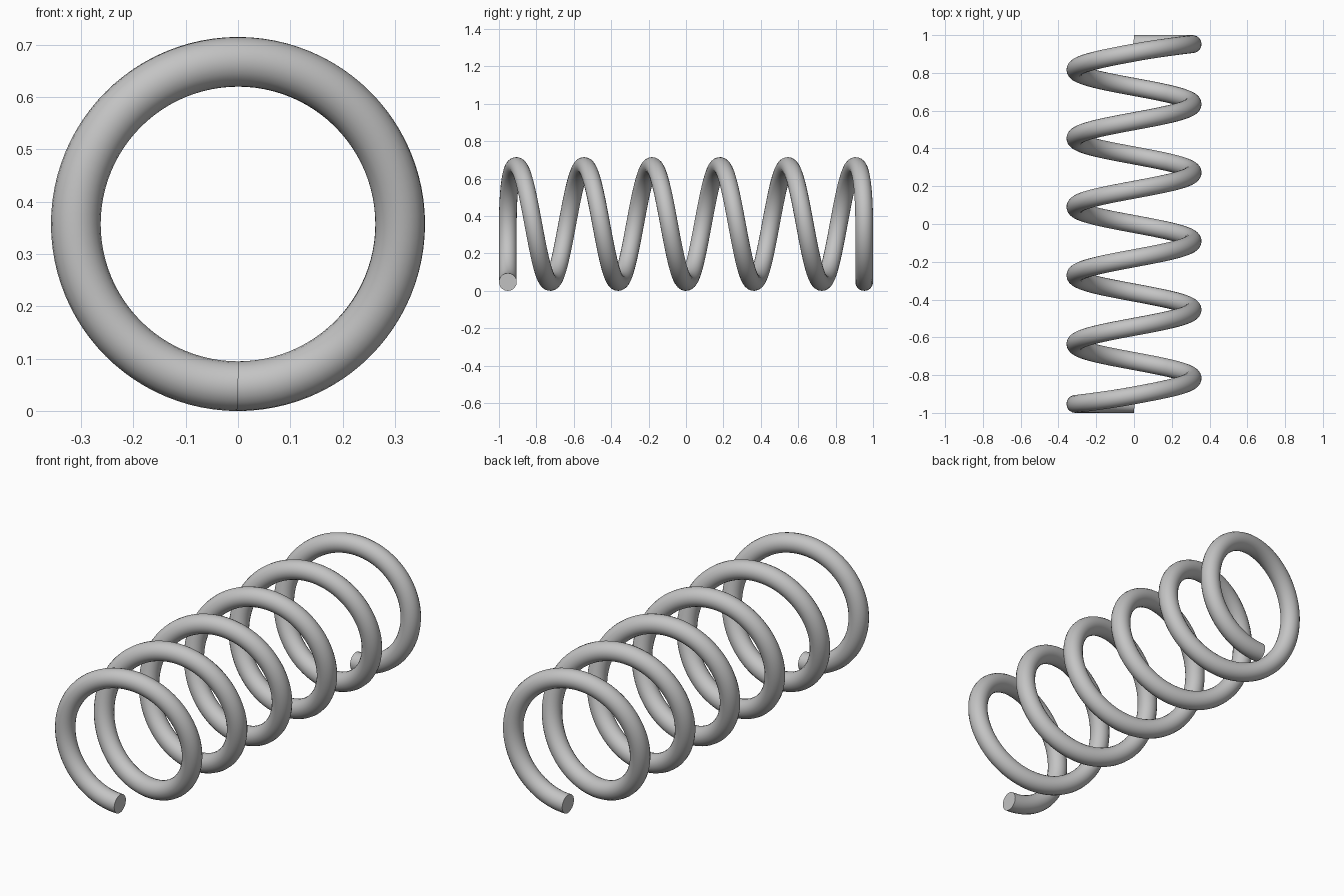
import bpy
import math

cube = bpy.data.objects.get("Cube")
if cube:
    bpy.data.objects.remove(cube, do_unlink=True)

TURNS = 6
STEPS = 96            # path points per turn
WIRE = 0.0475         # wire radius
COIL = 0.31           # radius of the wire centre line
PITCH = 0.3629        # rise per full turn
RAMP = 0.25           # part of a turn over which the pitch fades to flat


def advance(turn):
    """Position along the axis: even pitch, fading to flat end coils."""
    s = turn - TURNS / 2
    a = abs(s)
    even = TURNS / 2 - 2 * RAMP
    u = min(max(a - even, 0), RAMP)
    return math.copysign(PITCH * (min(a, even) + u - u * u / (2 * RAMP)), s)


# Metal colour
metal = bpy.data.materials.new("grey_metal")
metal.use_nodes = True
colour = (0.55, 0.55, 0.55, 1)
metal.diffuse_color = colour
metal.node_tree.nodes["Principled BSDF"].inputs["Base Color"].default_value = colour

# Helical wire path with a round profile and flat cut ends
path = bpy.data.curves.new("coil_spring", "CURVE")
path.dimensions = "3D"
path.fill_mode = "FULL"
path.bevel_depth = WIRE
path.bevel_resolution = 8
path.use_fill_caps = True
spline = path.splines.new("POLY")
spline.points.add(TURNS * STEPS)
for i, point in enumerate(spline.points):
    turn = i / STEPS
    angle = math.tau * turn
    point.co = (-COIL * math.sin(angle), advance(turn),
                COIL + WIRE - COIL * math.cos(angle), 1)
path.materials.append(metal)

spring = bpy.data.objects.new("coil_spring", path)
bpy.context.collection.objects.link(spring)

# Turn the wire into a smooth mesh with sharp cut ends
bpy.ops.object.select_all(action="DESELECT")
spring.select_set(True)
bpy.context.view_layer.objects.active = spring
bpy.ops.object.convert(target="MESH")
bpy.ops.object.shade_smooth_by_angle(angle=math.radians(40))
